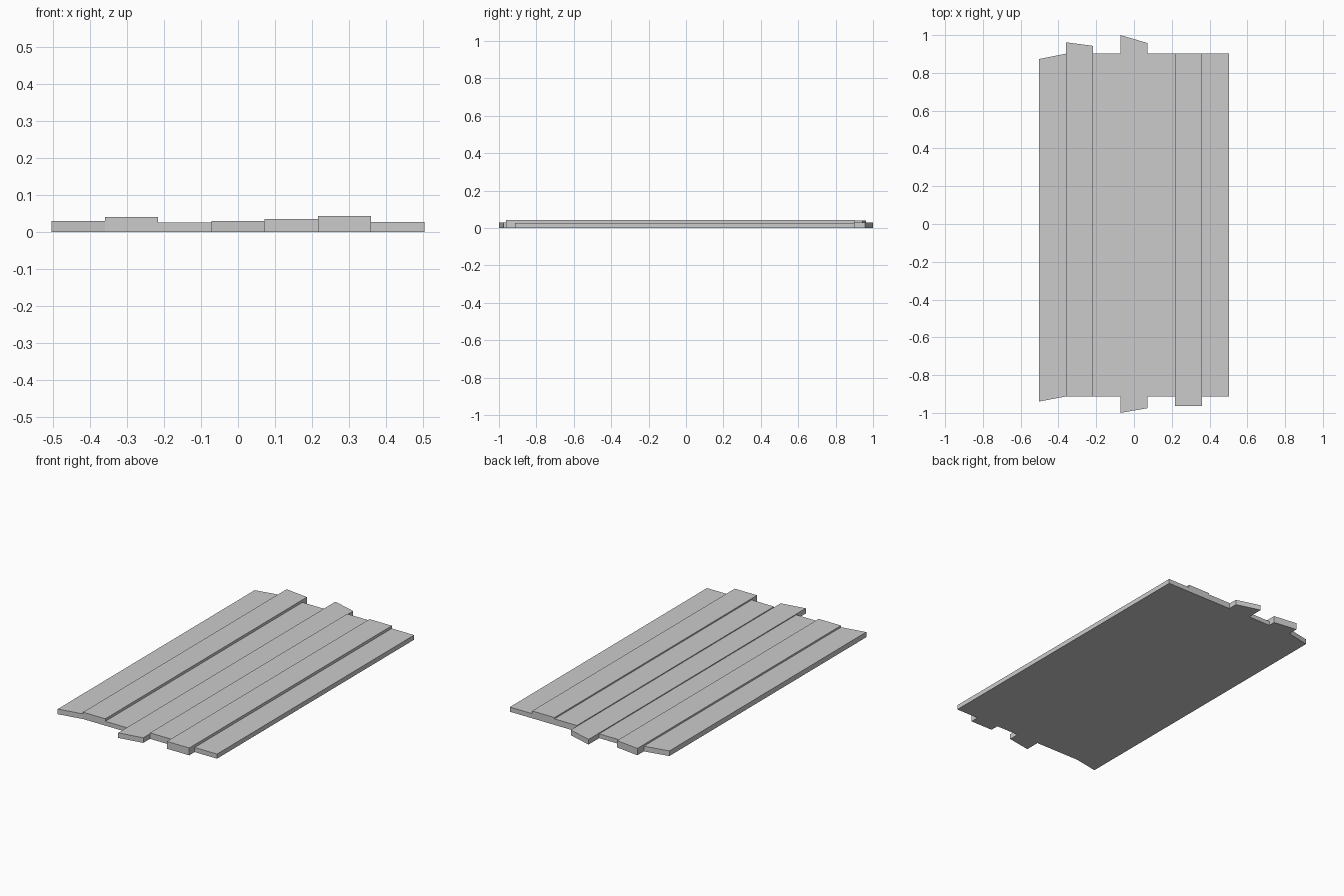
import bpy
import bmesh

if "Cube" in bpy.data.objects:
    bpy.data.objects.remove(bpy.data.objects["Cube"])

WIDTH = 1.008 / 7
LEFT = -0.504
FRONT, BACK = -0.913, 0.902

# Per plank: thickness, front end (left y, right y), back end (left y, right y)
PLANKS = [
    (0.030, (-0.940, FRONT), (0.873, BACK)),
    (0.040, (FRONT, FRONT), (0.962, 0.943)),
    (0.025, (FRONT, FRONT), (BACK, BACK)),
    (0.030, (-1.0, -0.975), (1.0, 0.958)),
    (0.035, (FRONT, FRONT), (BACK, BACK)),
    (0.043, (-0.963, -0.963), (BACK, BACK)),
    (0.027, (FRONT, FRONT), (BACK, BACK)),
]


def add_plank(name, x0, x1, height, front, back):
    """Extrude a four-sided plank outline up from the ground."""
    bm = bmesh.new()
    outline = [(x0, front[0]), (x1, front[1]), (x1, back[1]), (x0, back[0])]
    base = bm.faces.new([bm.verts.new((x, y, 0)) for x, y in outline])
    top = bmesh.ops.extrude_face_region(bm, geom=[base], use_keep_orig=True)
    for v in top["geom"]:
        if isinstance(v, bmesh.types.BMVert):
            v.co.z = height
    bmesh.ops.recalc_face_normals(bm, faces=bm.faces)
    mesh = bpy.data.meshes.new(name)
    bm.to_mesh(mesh)
    bm.free()
    bpy.context.collection.objects.link(bpy.data.objects.new(name, mesh))


# Seven planks side by side, with uneven thickness and roughly cut ends
for i, (height, front, back) in enumerate(PLANKS):
    x0 = LEFT + i * WIDTH
    add_plank(f"plank_{i + 1}", x0, x0 + WIDTH, height, front, back)
